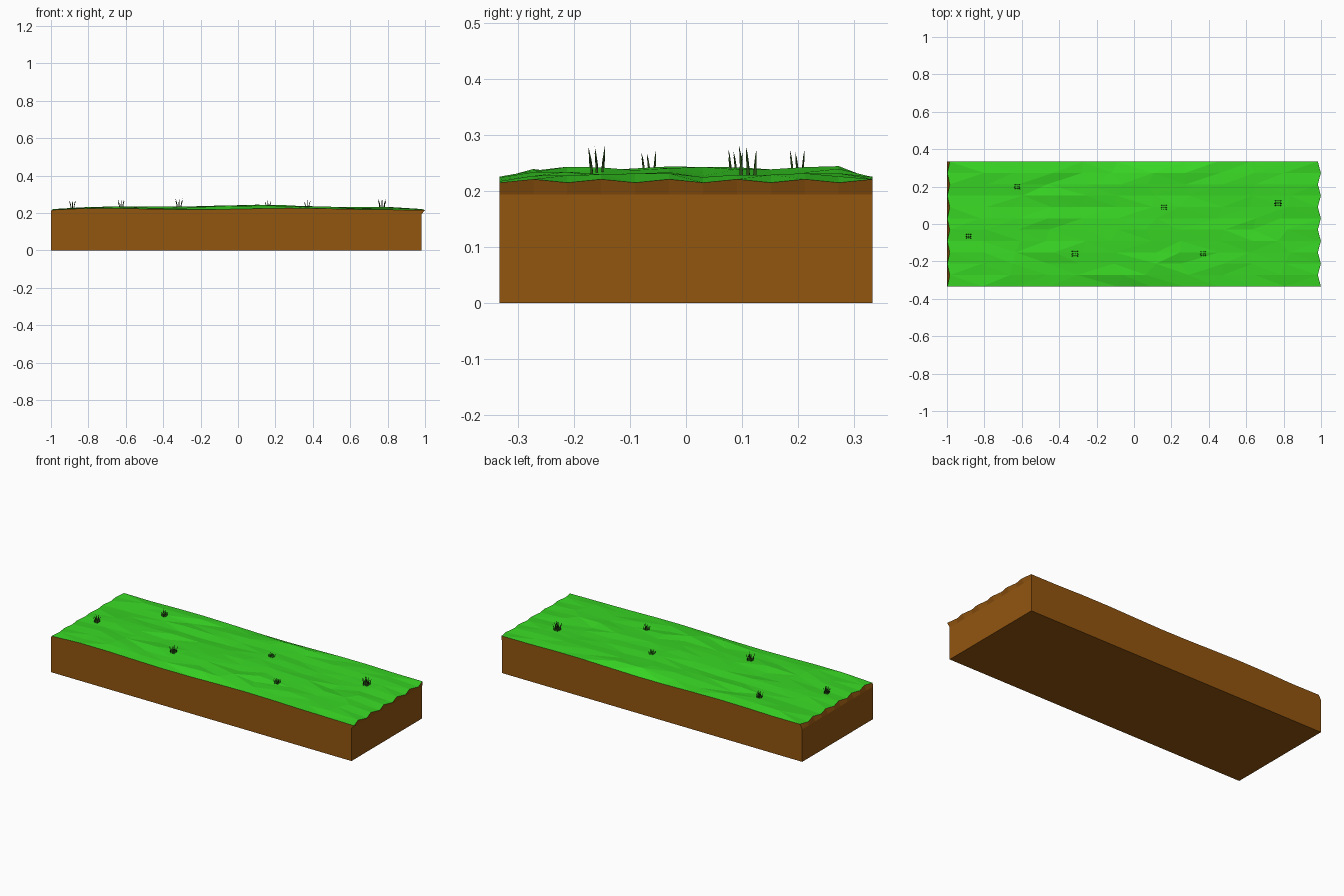
import bpy, bmesh, math, random
from mathutils import Vector

if "Cube" in bpy.data.objects:
    bpy.data.objects.remove(bpy.data.objects["Cube"])

random.seed(11)


def material(name, rgb):
    m = bpy.data.materials.new(name)
    m.diffuse_color = (*rgb, 1)
    m.use_nodes = True
    m.node_tree.nodes["Principled BSDF"].inputs["Base Color"].default_value = m.diffuse_color
    return m


GREEN = material("grass green", (0.04, 0.68, 0.018))
BROWN = material("soil brown", (0.29, 0.092, 0.005))
DARK = material("dark blade green", (0.03, 0.09, 0.012))


def finish(bm, name, mat):
    me = bpy.data.meshes.new(name)
    bmesh.ops.recalc_face_normals(bm, faces=bm.faces)
    bm.to_mesh(me)
    bm.free()
    ob = bpy.data.objects.new(name, me)
    bpy.context.collection.objects.link(ob)
    me.materials.append(mat)
    return ob


def lerp(profile, x):
    for (a, za), (b, zb) in zip(profile, profile[1:]):
        if x <= b:
            return za + (zb - za) * (x - a) / (b - a)
    return profile[-1][1]


# Uneven ground heights: a crest profile along x, lowered at random
N, HY = 11, 1 / 3
CREST = [(-1, .22), (-.8, .233), (-.6, .237), (-.3, .235), (0, .243),
         (.15, .246), (.35, .238), (.6, .231), (.8, .235), (1, .22)]
pts = {}
for i in range(N + 1):
    for j in range(N + 1):
        x = -0.99 + 1.975 * i / N
        y = -HY + 2 * HY * j / N
        odd = j % 2
        if i == 0:
            x, z = (-0.985 if odd else -0.998), (.221 if odd else .216)
        elif i == N:
            x, z = (0.983 if odd else 0.999), (.221 if odd else .215)
        else:
            x += random.uniform(-.035, .035) if 0 < j < N else 0
            z = lerp(CREST, x) - random.uniform(0, .011)
            if j in (0, N):
                z = .2215 + .004 * math.sin(i * 1.1 + j)
        pts[i, j] = Vector((x, y, z))

# Grass top sheet
bm = bmesh.new()
V = {k: bm.verts.new(p) for k, p in pts.items()}
for i in range(N):
    for j in range(N):
        bm.faces.new((V[i, j], V[i + 1, j], V[i + 1, j + 1], V[i, j + 1]))
bmesh.ops.triangulate(bm, faces=bm.faces)
for f in bm.faces:
    f.normal_update()
finish(bm, "grass_top", GREEN)

# Soil block: perimeter of the grass, a narrow lip, straight walls, flat base
rim = [(i, 0) for i in range(N)] + [(N, j) for j in range(N)]
rim += [(i, N) for i in range(N, 0, -1)] + [(0, j) for j in range(N, 0, -1)]
bm = bmesh.new()
rings = []
for z in (None, .194, 0):
    ring = []
    for i, j in rim:
        p = pts[i, j].copy()
        if z is not None:
            p.z = z
            p.x = -1 if i == 0 else .982 if i == N else p.x
        ring.append(bm.verts.new(p))
    rings.append(ring)
n = len(rim)
for a, b in zip(rings, rings[1:]):
    for k in range(n):
        bm.faces.new((a[k], b[k], b[(k + 1) % n], a[(k + 1) % n]))
bm.faces.new(rings[-1])
finish(bm, "soil_block", BROWN)


# Grass tufts: thin three-sided blades that bend as they taper
def blade(bm, base, lean, height, r):
    rows = []
    for t in (0, .4, .75):
        c = base + Vector((lean[0] * t * t, lean[1] * t * t, height * t))
        w = r * (1 - .8 * t)
        rows.append([bm.verts.new(c + Vector((w * math.cos(a), w * math.sin(a), 0)))
                     for a in (0.5, 2.6, 4.7)])
    tip = bm.verts.new(base + Vector((lean[0], lean[1], height)))
    for a, b in zip(rows, rows[1:]):
        for k in range(3):
            bm.faces.new((a[k], a[(k + 1) % 3], b[(k + 1) % 3], b[k]))
    for k in range(3):
        bm.faces.new((rows[-1][k], rows[-1][(k + 1) % 3], tip))


TUFTS = [(-.885, -.065, .274, .85), (-.625, .2, .274, .85), (-.315, -.158, .281, 1),
         (.16, .09, .276, .85), (.37, -.158, .276, .85), (.77, .112, .281, 1.1)]
for x, y, top, s in TUFTS:
    bm = bmesh.new()
    for a in (-1, 0, 1):
        for b in (-1, 0, 1):
            z0 = .226
            h = (top - z0) * (1 - .3 * abs(a) * random.random() - .15 * random.random())
            blade(bm, Vector((x + a * .010 * s, y + b * .011 * s, z0)),
                  (a * .010 * s, -.005 if b < 1 else .002), h, .004 * s)
    finish(bm, "grass_tuft", DARK)
